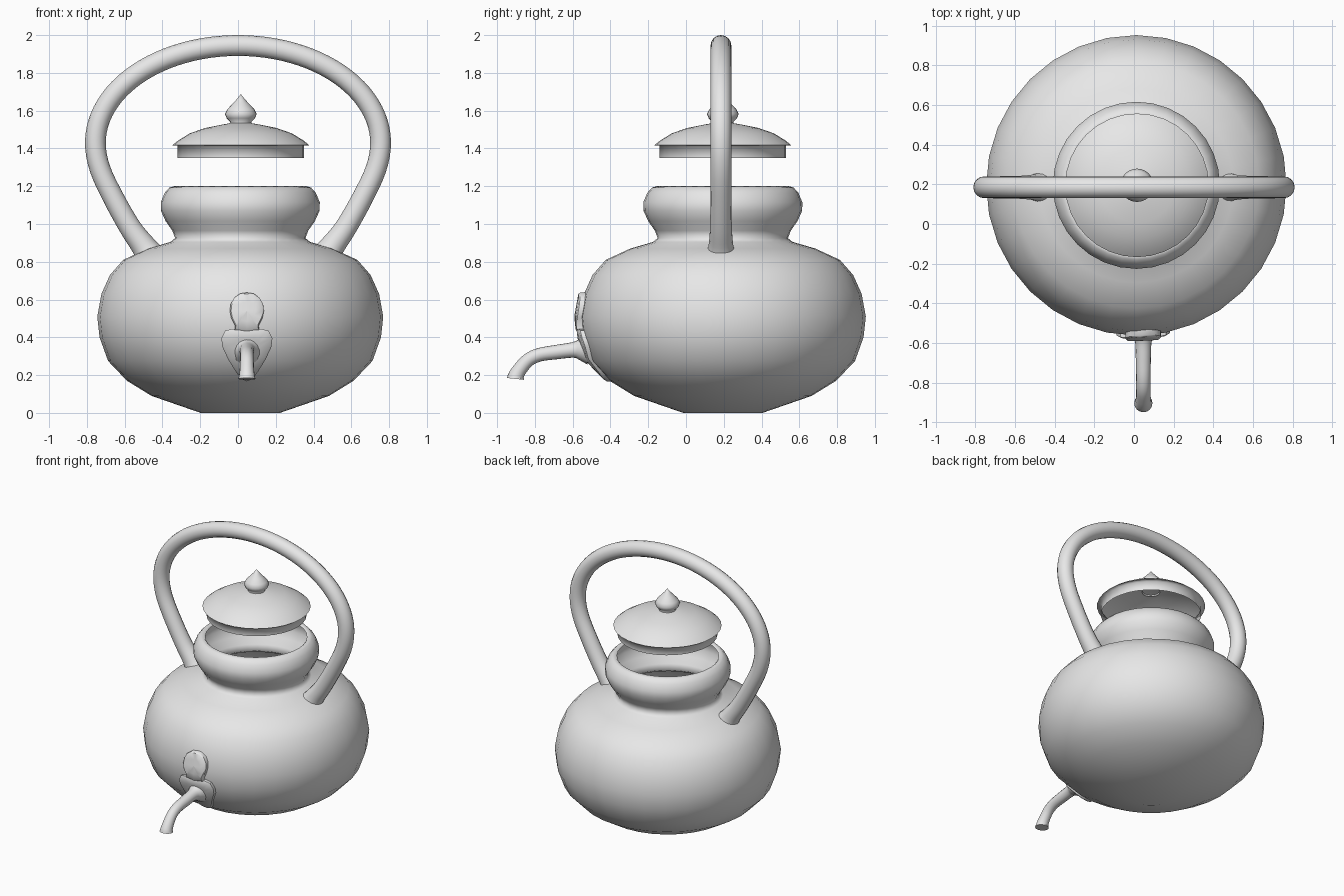
import bpy, bmesh, math
from mathutils import Vector

if "Cube" in bpy.data.objects:
    bpy.data.objects.remove(bpy.data.objects["Cube"])

CX, CY = 0.012, 0.195          # pot axis
TAP_X = 0.047                  # tap centre line

metal = bpy.data.materials.new("grey_metal")
metal.diffuse_color = (0.8, 0.8, 0.8, 1)
metal.use_nodes = True
metal.node_tree.nodes["Principled BSDF"].inputs["Base Color"].default_value = metal.diffuse_color


def finish(name, bm, angle=180):
    bmesh.ops.remove_doubles(bm, verts=bm.verts, dist=1e-5)
    bmesh.ops.recalc_face_normals(bm, faces=bm.faces)
    me = bpy.data.meshes.new(name)
    bm.to_mesh(me)
    bm.free()
    me.materials.append(metal)
    ob = bpy.data.objects.new(name, me)
    bpy.context.collection.objects.link(ob)
    bpy.ops.object.select_all(action='DESELECT')
    ob.select_set(True)
    bpy.context.view_layer.objects.active = ob
    bpy.ops.object.shade_smooth_by_angle(angle=math.radians(angle))
    return ob


def bridge(bm, rings):
    for a, b in zip(rings, rings[1:]):
        n = len(a)
        for i in range(n):
            bm.faces.new((a[i], a[(i + 1) % n], b[(i + 1) % n], b[i]))


def lathe(name, profile, x, y, segs=32, angle=180):
    bm = bmesh.new()
    rings = []
    for r, z in profile:
        r = max(r, 0.0005)
        rings.append([bm.verts.new((x + r * math.cos(2 * math.pi * i / segs),
                                    y + r * math.sin(2 * math.pi * i / segs), z))
                      for i in range(segs)])
    bridge(bm, rings)
    for ring, (r, z) in ((rings[0], profile[0]), (rings[-1], profile[-1])):
        if r == 0:
            bm.faces.new(ring)
    return finish(name, bm, angle)


def smooth_path(pts, steps=4):
    """Catmull-Rom through tuples (a, b, radius)."""
    vs = [Vector(p) for p in pts]
    vs = [2 * vs[0] - vs[1]] + vs + [2 * vs[-1] - vs[-2]]
    out = []
    for p0, p1, p2, p3 in zip(vs, vs[1:], vs[2:], vs[3:]):
        for k in range(steps):
            t = k / steps
            out.append(0.5 * (2 * p1 + (p2 - p0) * t + (2 * p0 - 5 * p1 + 4 * p2 - p3) * t * t
                              + (3 * p1 - p0 - 3 * p2 + p3) * t ** 3))
    return out + [vs[-2]]


def tube(name, pts, place, normal, segs=16):
    path = smooth_path(pts)
    centres = [Vector(place(p[0], p[1])) for p in path]
    n = Vector(normal)
    bm = bmesh.new()
    rings = []
    for i, c in enumerate(centres):
        t = (centres[min(i + 1, len(path) - 1)] - centres[max(i - 1, 0)]).normalized()
        b = t.cross(n)
        rings.append([bm.verts.new(c + path[i][2] * (n * math.cos(a) + b * math.sin(a)))
                      for a in (2 * math.pi * k / segs for k in range(segs))])
    bridge(bm, rings)
    bm.faces.new(rings[0])
    bm.faces.new(rings[-1])
    return finish(name, bm, 50)


# Pot body with collar
body = [(0, 0), (0.21, 0), (0.47, 0.09), (0.60, 0.17), (0.70, 0.275), (0.745, 0.40),
        (0.757, 0.51), (0.735, 0.63), (0.69, 0.73), (0.62, 0.81), (0.49, 0.87), (0.37, 0.905)]
collar = [(0.345, 0.925), (0.36, 0.965), (0.395, 1.015), (0.42, 1.07), (0.421, 1.115),
          (0.40, 1.165), (0.375, 1.193), (0.35, 1.2), (0.34, 1.19)]
lathe("pot_body", body + collar, CX, CY)

# Lifted lid with skirt, flange and dome
lathe("lid", [(0.335, 1.35), (0.335, 1.415), (0.362, 1.417), (0.335, 1.44), (0.27, 1.48),
              (0.19, 1.508), (0.10, 1.526), (0.05, 1.535), (0, 1.535)], 0.015, CY, angle=100)

# Pointed lid knob
lathe("lid_knob", [(0.06, 1.525), (0.055, 1.54), (0.075, 1.56), (0.084, 1.582), (0.072, 1.607),
                   (0.045, 1.635), (0.022, 1.66), (0, 1.687)], 0.015, CY, segs=24)

# Overhead handle: flared feet and an elliptical arch
foot = [(-0.475, 0.845, 0.076), (-0.505, 0.89, 0.065), (-0.57, 0.98, 0.058),
        (-0.655, 1.13, 0.056), (-0.73, 1.29, 0.055)]
arch = [(-0.755 * math.cos(a), 1.43 + 0.515 * math.sin(a), 0.055)
        for a in (math.pi * k / 12 for k in range(13))]
mirrored = [(-x, z, r) for x, z, r in reversed(foot)]
tube("handle", foot + arch + mirrored, lambda x, z: (x, 0.185, z), (0, 1, 0))

# Tap spout
tube("tap_spout", [(-0.52, 0.335, 0.08), (-0.565, 0.335, 0.055), (-0.60, 0.333, 0.041),
                   (-0.685, 0.322, 0.038), (-0.775, 0.308, 0.036), (-0.835, 0.28, 0.036),
                   (-0.88, 0.23, 0.038), (-0.90, 0.195, 0.042), (-0.903, 0.18, 0.046)],
     lambda y, z: (TAP_X, y, z), (1, 0, 0))


# Plates that follow the pot's front
def front_y(x, z):
    for (r0, z0), (r1, z1) in zip(body[1:], body[2:]):
        if z0 <= z <= z1:
            r = r0 + (r1 - r0) * (z - z0) / (z1 - z0)
            return CY - math.sqrt(r * r - (x - CX) ** 2)


def plate(name, half, zc, thick):
    outline = [(d, z) for d, z in half] + [(-d, z) for d, z in reversed(half) if d > 0]
    bm = bmesh.new()
    rings = []
    for scale, off in ((1, -0.015), (1, thick * 0.8), (0.93, thick), (0.5, thick), (0.01, thick)):
        ring = []
        for d, z in outline:
            x, zz = TAP_X + d * scale, zc + (z - zc) * scale
            ring.append(bm.verts.new((x, front_y(x, zz) - off, zz)))
        rings.append(ring)
    bridge(bm, rings)
    bm.faces.new(rings[-1])
    finish(name, bm, 40)


plate("tap_backplate", [(0, 0.445), (0.075, 0.445), (0.115, 0.435), (0.135, 0.395), (0.13, 0.35),
                        (0.10, 0.285), (0.06, 0.22), (0.03, 0.18), (0, 0.167)], 0.34, 0.026)
plate("tap_lever", [(0, 0.637), (0.035, 0.632), (0.067, 0.61), (0.086, 0.575), (0.09, 0.54),
                    (0.082, 0.50), (0.062, 0.46), (0.065, 0.44), (0, 0.43)], 0.54, 0.03)
